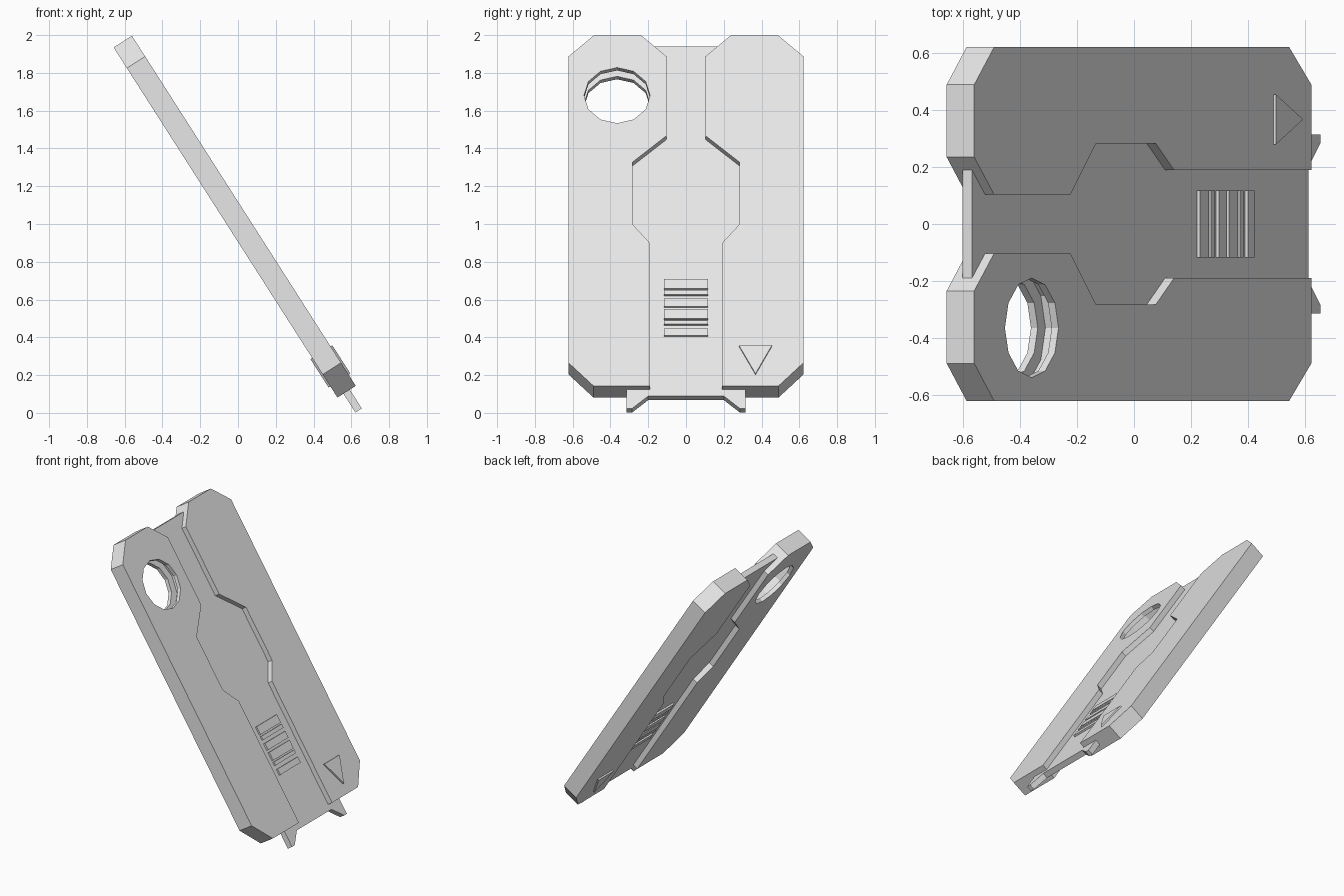
import bpy, bmesh, math
from mathutils import Matrix, Vector

if "Cube" in bpy.data.objects:
    bpy.data.objects.remove(bpy.data.objects["Cube"])

# Leaning frame: local x = across, local y = up along the card, local z = out of its front
up = Vector((-0.539, 0, 0.843)).normalized()
across = Vector((0, 1, 0))
out = across.cross(up)
FRAME = Matrix((across, up, out)).transposed().to_4x4()
FRAME.translation = (-0.0175, 0, 1.039)

grey = bpy.data.materials.new("plain grey")
grey.diffuse_color = (0.8, 0.8, 0.8, 1)
grey.use_nodes = True
grey.node_tree.nodes["Principled BSDF"].inputs["Base Color"].default_value = grey.diffuse_color


def add_object(name, bm):
    bmesh.ops.recalc_face_normals(bm, faces=bm.faces)
    mesh = bpy.data.meshes.new(name)
    bm.to_mesh(mesh)
    bm.free()
    mesh.materials.append(grey)
    ob = bpy.data.objects.new(name, mesh)
    ob.matrix_world = FRAME
    bpy.context.collection.objects.link(ob)
    return ob


def add_prism(bm, points, low, high):
    face = bm.faces.new([bm.verts.new((x, y, low)) for x, y in points])
    top = bmesh.ops.extrude_face_region(bm, geom=[face])["geom"]
    bmesh.ops.translate(bm, vec=(0, 0, high - low),
                        verts=[v for v in top if isinstance(v, bmesh.types.BMVert)])


def prism(name, points, low, high):
    bm = bmesh.new()
    add_prism(bm, points, low, high)
    return add_object(name, bm)


def mirrored(points):
    return points + [(-x, y) for x, y in reversed(points)]


# Thick side shells with chamfered corners and a stepped inner edge
T = 0.0575
shell = [(0.19, -1.1), (0.49, -1.1), (0.622, -0.955), (0.622, 0.97), (0.49, 1.1),
         (0.235, 1.1), (0.103, 0.97), (0.103, 0.472), (0.283, 0.306),
         (0.283, -0.085), (0.19, -0.204)]
prism("right_shell", shell, -T, T)
left = prism("left_shell", [(-x, y) for x, y in shell], -T, T)

# Round opening with a wider slot inside the left shell
for name, radius, half in (("hole_cutter", 0.175, 0.1), ("slot_cutter", 0.225, 0.029)):
    bm = bmesh.new()
    bmesh.ops.create_cone(bm, cap_ends=True, segments=12, radius1=radius, radius2=radius,
                          depth=2 * half, matrix=Matrix.Translation((-0.365, 0.725, 0)))
    cutter = add_object(name, bm)
    cutter.hide_render = True
    cutter.display_type = 'WIRE'
    mod = left.modifiers.new(name, 'BOOLEAN')
    mod.operation = 'DIFFERENCE'
    mod.solver = 'EXACT'
    mod.object = cutter

# Thin core panel between the shells, ending in two prongs
core = [(0.2, -1.14), (0.285, -1.218), (0.315, -1.218), (0.315, 0.3),
        (0.13, 0.5), (0.13, 0.96), (0.19, 1.057)]
prism("core_panel", mirrored(core), -0.02, 0.02)

# Raised grip ribs and arrow on both faces
ribs = [(-0.412, -0.471), (-0.483, -0.510), (-0.535, -0.584),
        (-0.601, -0.661), (-0.672, -0.697), (-0.724, -0.767)]
arrow = [(0.28, -0.852), (0.455, -0.852), (0.368, -1.03)]
for side, label in ((1, "front"), (-1, "back")):
    bm = bmesh.new()
    for top, bottom in ribs:
        add_prism(bm, mirrored([(0.117, bottom), (0.117, top)]), 0.019 * side, 0.0325 * side)
    add_object(label + "_grip_ribs", bm)
    prism(label + "_arrow", arrow, (T - 0.001) * side, (T + 0.011) * side)
